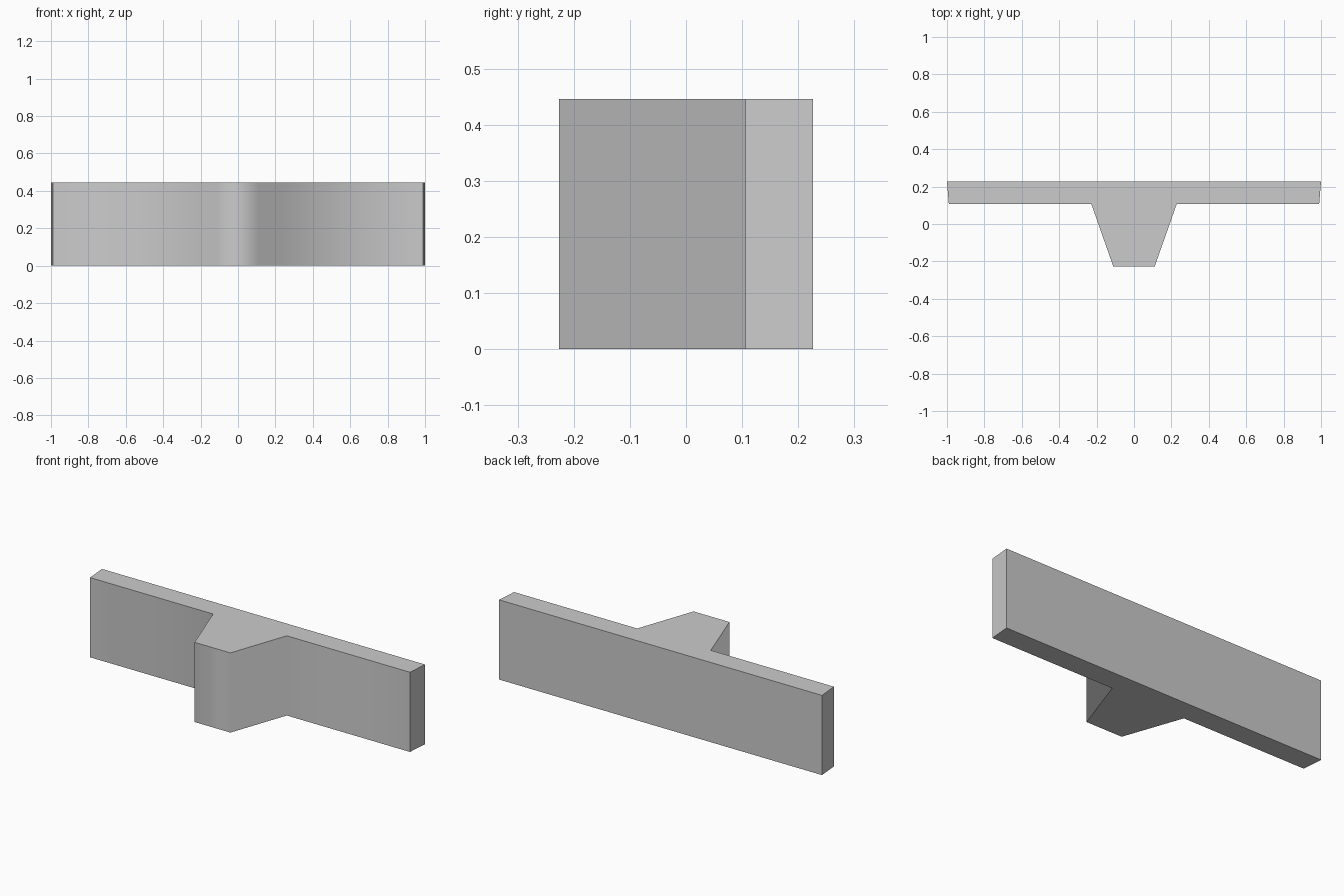
import bpy, bmesh
from math import radians

if "Cube" in bpy.data.objects:
    bpy.data.objects.remove(bpy.data.objects["Cube"])

HEIGHT = 0.446

# Right half of the T-shaped plan, from back corner round to the stem tip
half = [(1.0, 0.226), (0.99, 0.106), (0.228, 0.106), (0.111, -0.226)]
outline = half + [(-x, y) for x, y in reversed(half)]

# Extrude the plan upward into a solid bracket
bm = bmesh.new()
base = bm.faces.new([bm.verts.new((x, y, 0)) for x, y in outline])
top = bmesh.ops.extrude_face_region(bm, geom=[base], use_keep_orig=True)
bmesh.ops.translate(bm, vec=(0, 0, HEIGHT),
                    verts=[v for v in top["geom"] if isinstance(v, bmesh.types.BMVert)])
bmesh.ops.recalc_face_normals(bm, faces=bm.faces)

mesh = bpy.data.meshes.new("t_bracket")
bm.to_mesh(mesh)
bm.free()
bracket = bpy.data.objects.new("t_bracket", mesh)
bpy.context.collection.objects.link(bracket)

# Soft shading across the stem bends, sharp at the ends and caps
bpy.context.view_layer.objects.active = bracket
bracket.select_set(True)
bpy.ops.object.shade_smooth_by_angle(angle=radians(78))
